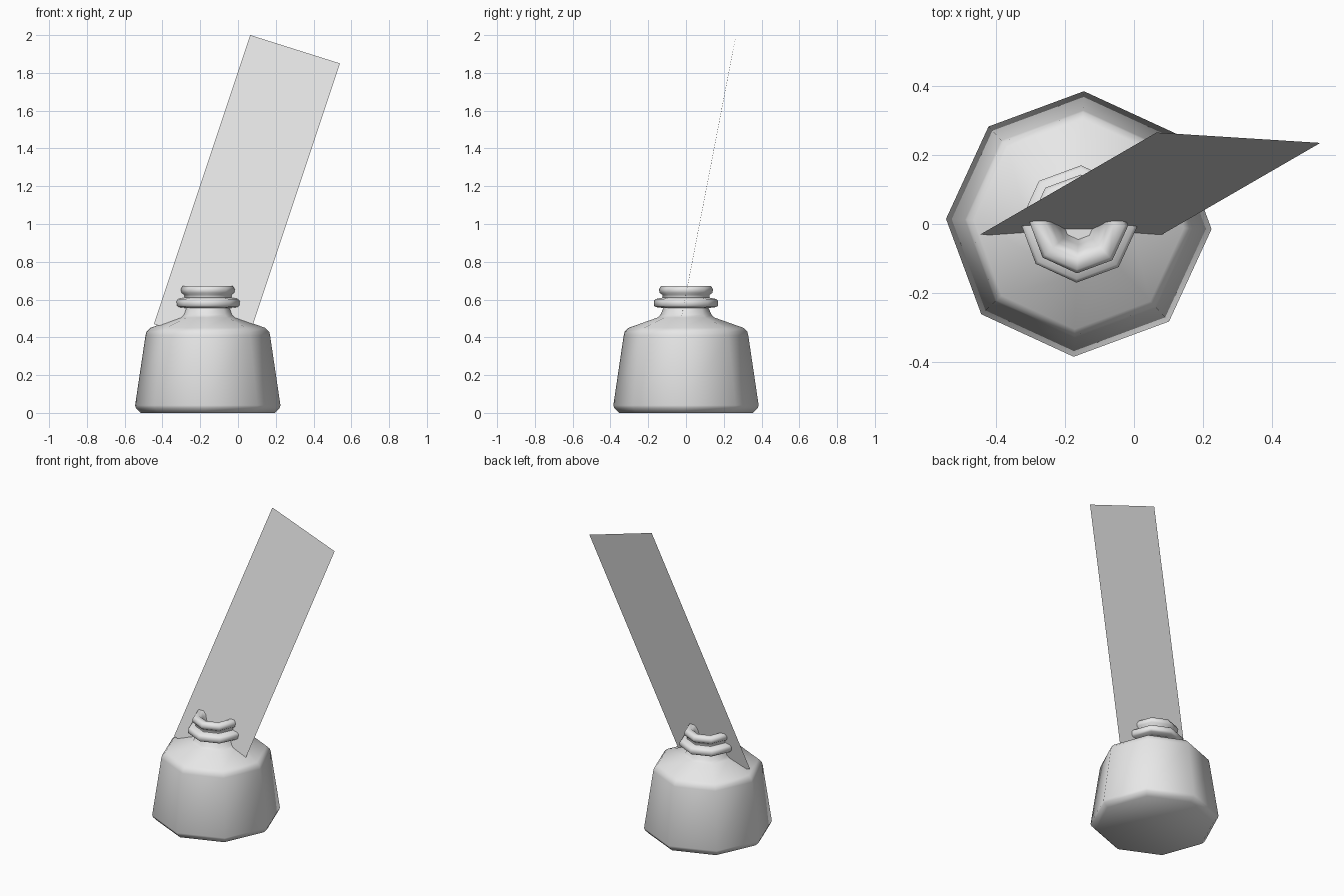
import bpy
import bmesh
from math import cos, sin, pi, radians
from mathutils import Vector

cube = bpy.data.objects.get("Cube")
if cube:
    bpy.data.objects.remove(cube, do_unlink=True)

# One plain grey for everything
grey = bpy.data.materials.new("plain_grey")
grey.use_nodes = True
colour = (0.8, 0.8, 0.8, 1)
grey.diffuse_color = colour
grey.node_tree.nodes["Principled BSDF"].inputs["Base Color"].default_value = colour


def make_object(name, bm):
    bmesh.ops.recalc_face_normals(bm, faces=bm.faces)
    mesh = bpy.data.meshes.new(name)
    bm.to_mesh(mesh)
    bm.free()
    mesh.materials.append(grey)
    obj = bpy.data.objects.new(name, mesh)
    bpy.context.collection.objects.link(obj)
    return obj


def lathe(name, profile, centre, sides, turn):
    """Revolve (radius, height) pairs and cap both ends."""
    bm = bmesh.new()
    rings = []
    for r, z in profile:
        angles = [turn + 2 * pi * i / sides for i in range(sides)]
        rings.append([bm.verts.new((centre[0] + r * cos(a), centre[1] + r * sin(a), z))
                      for a in angles])
    for low, high in zip(rings, rings[1:]):
        for i in range(sides):
            j = (i + 1) % sides
            bm.faces.new((low[i], low[j], high[j], high[i]))
    bm.faces.new(rings[0][::-1])
    bm.faces.new(rings[-1])
    return make_object(name, bm)


# Eight-sided ink bottle: foot, wall, shoulder, neck, collar, lip, mouth
profile = [
    (0.355, 0.0), (0.38, 0.025), (0.385, 0.04),
    (0.33, 0.41), (0.325, 0.43), (0.305, 0.45),
    (0.15, 0.505), (0.135, 0.52), (0.12, 0.555),
    (0.16, 0.56), (0.17, 0.568), (0.17, 0.592), (0.16, 0.603),
    (0.125, 0.61), (0.125, 0.625),
    (0.14, 0.635), (0.143, 0.655), (0.132, 0.672),
    (0.10, 0.672), (0.08, 0.655), (0.06, 0.60), (0.045, 0.55),
]
bottle = lathe("ink_bottle", profile, (-0.16, 0), 8, radians(-2.2))
bpy.context.view_layer.objects.active = bottle
bottle.select_set(True)
bpy.ops.object.shade_smooth_by_angle(angle=radians(60))

# Flat quill card leaning in the mouth, its lower corner sunk in the bottle
corner = Vector((-0.445, -0.03, 0.47))
along = Vector((0.51, 0.295, 1.53))
across = Vector((0.475, -0.03, -0.15))
bm = bmesh.new()
bm.faces.new([bm.verts.new(p) for p in
              (corner, corner + across, corner + across + along, corner + along)])
make_object("quill_card", bm)
